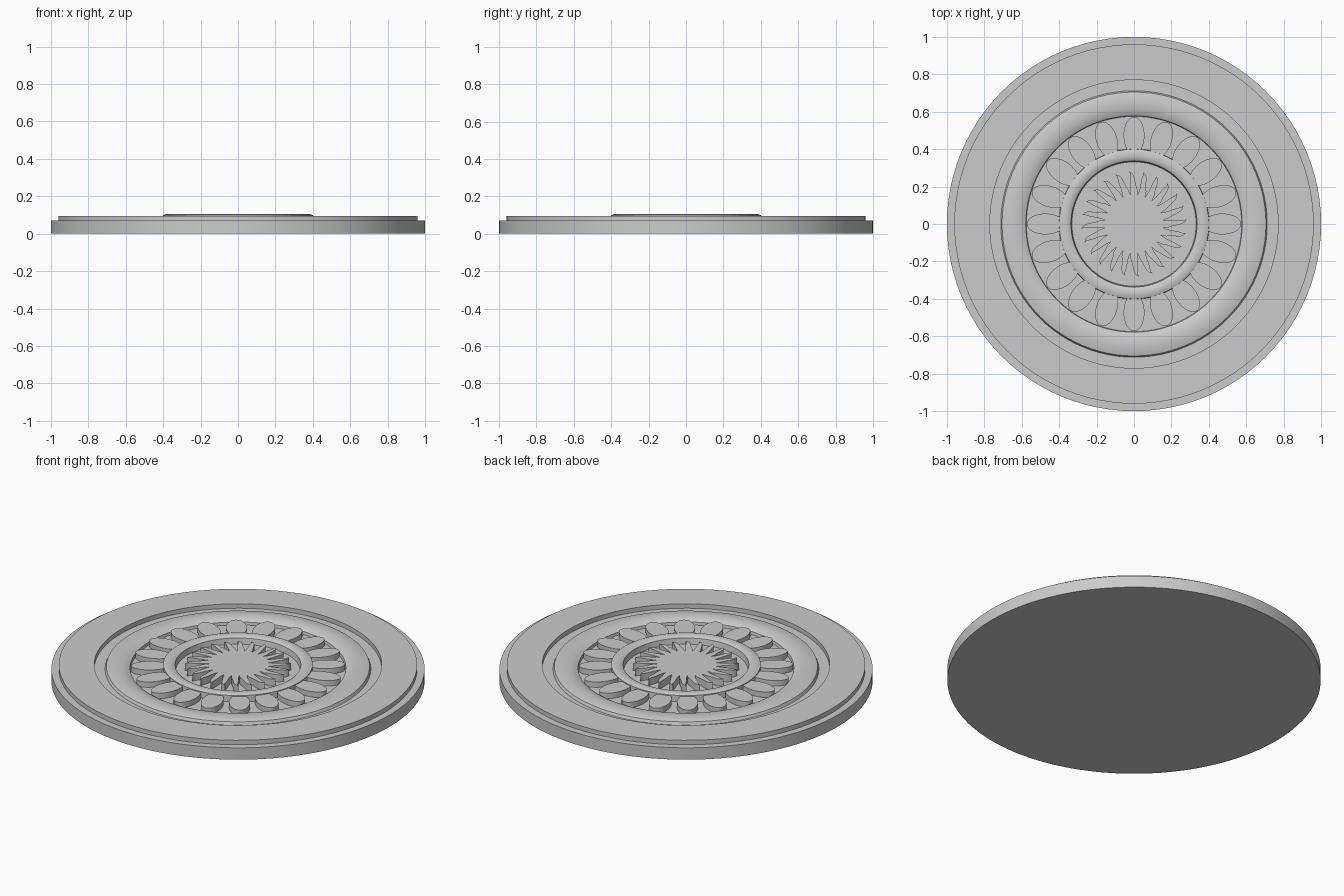
import bpy, bmesh
from math import sin, cos, pi, radians

if "Cube" in bpy.data.objects:
    bpy.data.objects.remove(bpy.data.objects["Cube"])

SEG = 96
FLOOR = 0.062


def make_object(name, bm, smooth=True):
    bmesh.ops.recalc_face_normals(bm, faces=bm.faces)
    mesh = bpy.data.meshes.new(name)
    bm.to_mesh(mesh)
    bm.free()
    ob = bpy.data.objects.new(name, mesh)
    bpy.context.collection.objects.link(ob)
    if smooth:
        bpy.ops.object.select_all(action='DESELECT')
        ob.select_set(True)
        bpy.context.view_layer.objects.active = ob
        bpy.ops.object.shade_smooth_by_angle(angle=radians(30))
    return ob


def lathe(name, profile):
    bm = bmesh.new()
    verts = [bm.verts.new((r, 0, z)) for r, z in profile]
    edges = [bm.edges.new(p) for p in zip(verts, verts[1:])]
    bmesh.ops.spin(bm, geom=verts + edges, cent=(0, 0, 0), axis=(0, 0, 1),
                   angle=2 * pi, steps=SEG, use_merge=True)
    bmesh.ops.remove_doubles(bm, verts=bm.verts, dist=1e-5)
    return make_object(name, bm)


def prism(bm, outline, z0, z1, inset=1.0):
    """Solid slab from an outline, with its upper edge optionally chamfered."""
    low = [bm.verts.new((x, y, z0)) for x, y in outline]
    high = [bm.verts.new((x, y, z1)) for x, y in outline]
    n = len(outline)
    for i in range(n):
        j = (i + 1) % n
        bm.faces.new((low[i], low[j], high[j], high[i]))
    bm.faces.new(low[::-1])
    bm.faces.new(high)


# Turned disc: stepped rim, groove, domed outer ring, petal channel,
# raised inner ring and central dish
lathe("medallion_body", [
    (0, 0), (1, 0), (1, 0.07), (0.96, 0.07), (0.96, 0.096),
    (0.77, 0.096), (0.77, 0.07), (0.712, 0.07), (0.705, 0.086),
    (0.69, 0.090), (0.665, 0.094), (0.64, 0.095), (0.615, 0.092),
    (0.59, 0.085), (0.578, 0.078), (0.575, FLOOR),
    (0.402, FLOOR), (0.40, 0.099), (0.388, 0.104), (0.368, 0.106),
    (0.348, 0.103), (0.337, 0.096), (0.332, FLOOR), (0, FLOOR)])

# Ring of twenty oval petals, inner ends tucked under the inner ring
bm = bmesh.new()
for k in range(20):
    a = k * pi / 10
    outline = []
    for i in range(28):
        t = 2 * pi * i / 28
        u, v = 0.473 + 0.1 * cos(t), 0.056 * sin(t)
        outline.append((u * cos(a) - v * sin(a), u * sin(a) + v * cos(a)))
    prism(bm, outline, FLOOR - 0.01, 0.094)
make_object("petals", bm)

# Sun with twenty-four swirling flames (radius, angle in degrees)
flame = [(0.155, -7.5), (0.185, -5.8), (0.21, -2.8), (0.235, -1.2),
         (0.258, 0.2), (0.272, 2.2), (0.283, 5.5),
         (0.270, 4.6), (0.256, -0.2 + 5.0), (0.235, 5.5),
         (0.21, 5.4), (0.185, 5.8)]
outline = []
for k in range(24):
    for r, d in flame:
        a = radians(d + 15 * k)
        outline.append((r * cos(a), r * sin(a)))
bm = bmesh.new()
prism(bm, outline, FLOOR - 0.01, 0.104)
make_object("flame_sun", bm)
